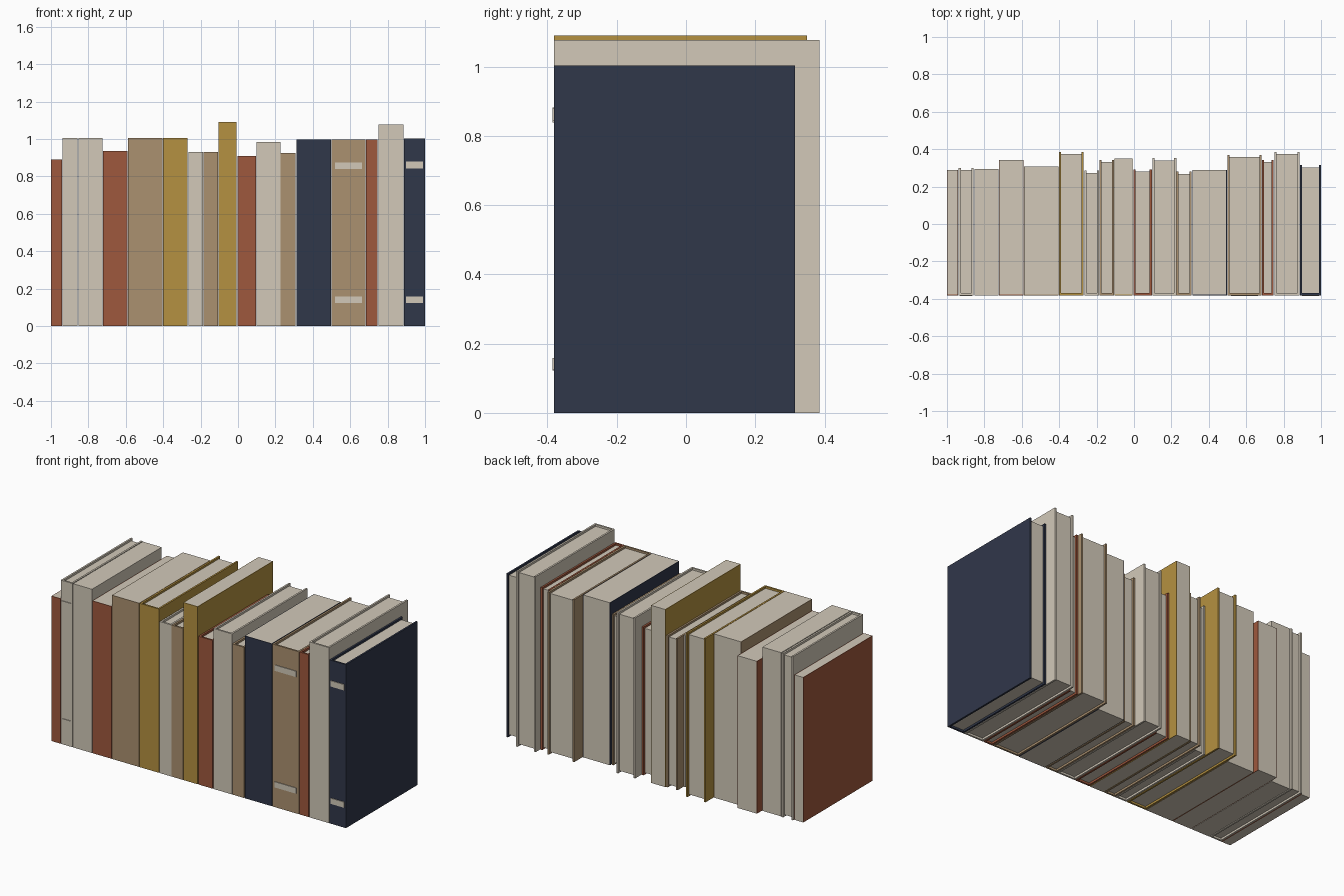
import bpy
import bmesh

cube = bpy.data.objects.get("Cube")
if cube:
    bpy.data.objects.remove(cube, do_unlink=True)


def make_material(name, hex_code):
    """Flat material from an sRGB hex colour."""
    srgb = [int(hex_code[i:i + 2], 16) / 255 for i in (0, 2, 4)]
    colour = [((c + 0.055) / 1.055) ** 2.4 for c in srgb] + [1.0]
    mat = bpy.data.materials.new(name)
    mat.use_nodes = True
    mat.diffuse_color = colour
    bsdf = next(n for n in mat.node_tree.nodes if n.type == 'BSDF_PRINCIPLED')
    bsdf.inputs["Base Color"].default_value = colour
    return mat


MATS = {
    "rust": make_material("rust cloth", "9F583D"),
    "cream": make_material("cream paper", "D2C9B9"),
    "tan": make_material("tan cloth", "AB9170"),
    "gold": make_material("gold cloth", "B59141"),
    "navy": make_material("navy cloth", "30374A"),
}


def prism(name, outline, z0, z1, colour):
    """Extrude a plan outline from z0 up to z1."""
    bm = bmesh.new()
    base = bm.faces.new([bm.verts.new((x, y, z0)) for x, y in outline])
    top = bmesh.ops.extrude_face_region(bm, geom=[base])
    verts = [v for v in top["geom"] if isinstance(v, bmesh.types.BMVert)]
    bmesh.ops.translate(bm, verts=verts, vec=(0, 0, z1 - z0))
    bmesh.ops.recalc_face_normals(bm, faces=bm.faces)
    mesh = bpy.data.meshes.new(name)
    bm.to_mesh(mesh)
    bm.free()
    mesh.materials.append(MATS[colour])
    obj = bpy.data.objects.new(name, mesh)
    bpy.context.collection.objects.link(obj)
    return obj


def box(name, x0, x1, y0, y1, z0, z1, colour):
    return prism(name, [(x0, y0), (x1, y0), (x1, y1), (x0, y1)], z0, z1, colour)


SPINE_Y = -0.381


def book(number, x0, x1, height, back, colour, hard, bands):
    t = 0.011 if hard else 0.003        # cover thickness
    inset = 0.012 if hard else 0.0      # how far the pages sit inside the cover
    # wrap-round cover: spine and two boards
    cover = [(x0, SPINE_Y), (x1, SPINE_Y), (x1, back), (x1 - t, back),
             (x1 - t, SPINE_Y + t), (x0 + t, SPINE_Y + t), (x0 + t, back), (x0, back)]
    prism(f"book_{number}_cover", cover, 0, height, colour)
    # page block
    box(f"book_{number}_pages", x0 + t, x1 - t, SPINE_Y + t, back - inset,
        inset, height - inset, "cream")
    # raised spine bands
    if bands:
        edge = (x1 - x0) * 0.1
        for place, low, high in (("lower", 0.123, 0.158), ("upper", 0.841, 0.877)):
            box(f"book_{number}_{place}_band", x0 + edge, x1 - edge, SPINE_Y - 0.004,
                SPINE_Y, low * height, high * height, "cream")


# left edge, right edge, height, back, colour, hardback, bands
BOOKS = [
    (-1.0, -0.94, 0.89, 0.29, "rust", False, False),
    (-0.937, -0.858, 1.005, 0.30, "cream", True, True),
    (-0.853, -0.725, 1.005, 0.295, "cream", False, False),
    (-0.722, -0.591, 0.935, 0.343, "rust", False, False),
    (-0.589, -0.404, 1.005, 0.307, "tan", False, False),
    (-0.402, -0.27, 1.005, 0.385, "gold", True, False),
    (-0.265, -0.186, 0.93, 0.285, "cream", True, False),
    (-0.184, -0.106, 0.93, 0.343, "tan", True, False),
    (-0.104, -0.007, 1.09, 0.349, "gold", False, False),
    (-0.003, 0.095, 0.91, 0.292, "rust", True, False),
    (0.099, 0.226, 0.985, 0.352, "cream", True, False),
    (0.228, 0.308, 0.925, 0.28, "tan", True, False),
    (0.313, 0.496, 0.997, 0.29, "navy", False, False),
    (0.5, 0.682, 0.997, 0.37, "tan", True, True),
    (0.684, 0.747, 0.997, 0.343, "rust", True, False),
    (0.751, 0.884, 1.077, 0.385, "cream", True, False),
    (0.887, 1.0, 1.003, 0.315, "navy", True, True),
]

for number, spec in enumerate(BOOKS, 1):
    book(number, *spec)
